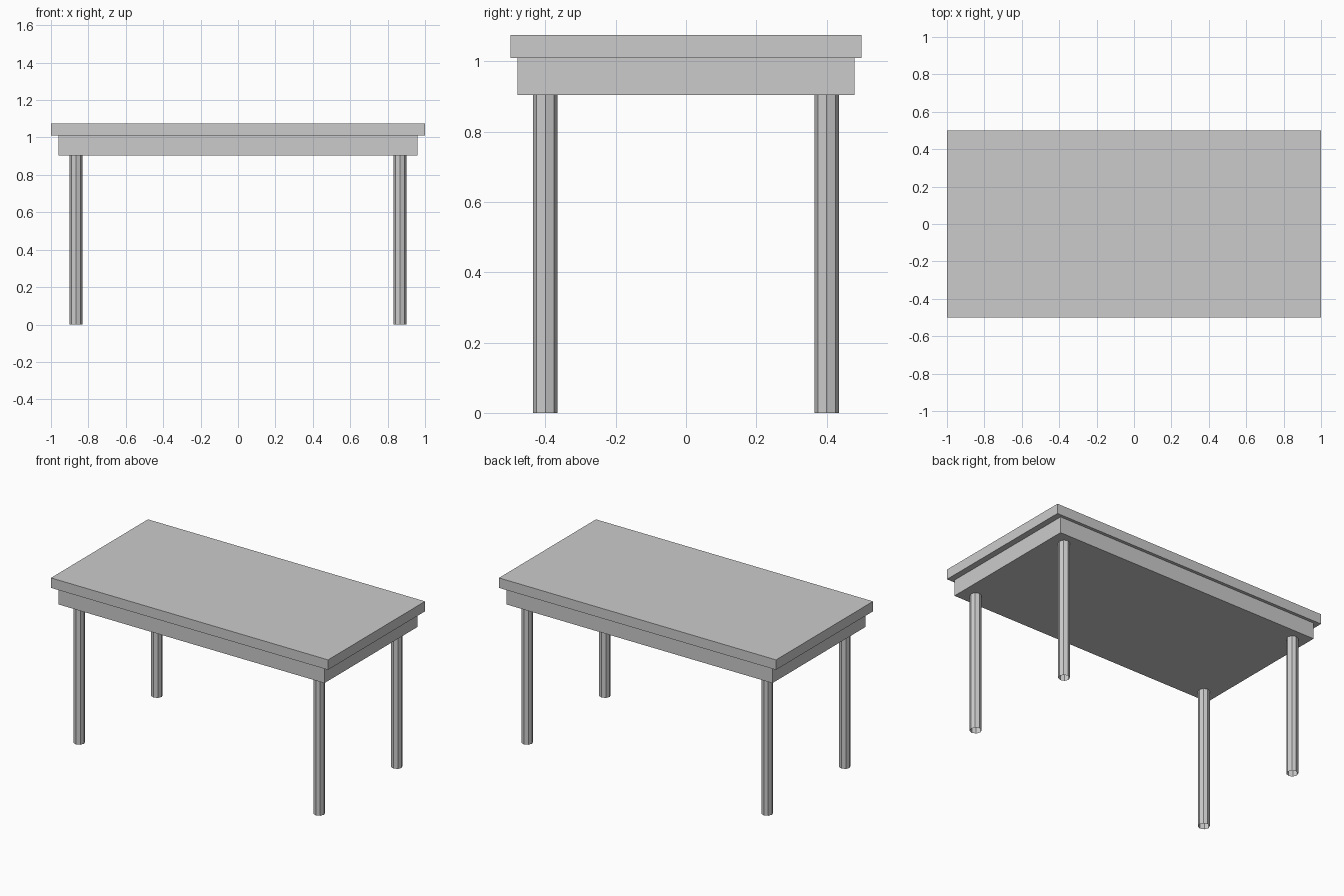
import bpy

if "Cube" in bpy.data.objects:
    bpy.data.objects.remove(bpy.data.objects["Cube"])


def box(name, size_x, size_y, z0, z1):
    bpy.ops.mesh.primitive_cube_add(size=1, location=(0, 0, (z0 + z1) / 2))
    ob = bpy.context.object
    ob.name = name
    ob.scale = (size_x, size_y, z1 - z0)
    bpy.ops.object.transform_apply(location=False, rotation=False, scale=True)


def leg(name, x, y, height):
    # Open-ended low-poly tube
    bpy.ops.mesh.primitive_cylinder_add(vertices=8, radius=0.035, depth=height,
                                        end_fill_type='NOTHING',
                                        location=(x, y, height / 2))
    bpy.context.object.name = name


# Table top and the inset apron block beneath it
APRON_BOTTOM, TOP_BOTTOM, TOP = 0.905, 1.01, 1.075
box("table_top", 2.0, 1.0, TOP_BOTTOM, TOP)
box("apron", 1.92, 0.96, APRON_BOTTOM, TOP_BOTTOM)

# Four legs
for side, x in (("left", -0.866), ("right", 0.866)):
    for end, y in (("front", -0.4), ("back", 0.4)):
        leg(f"{end}_{side}_leg", x, y, APRON_BOTTOM)
